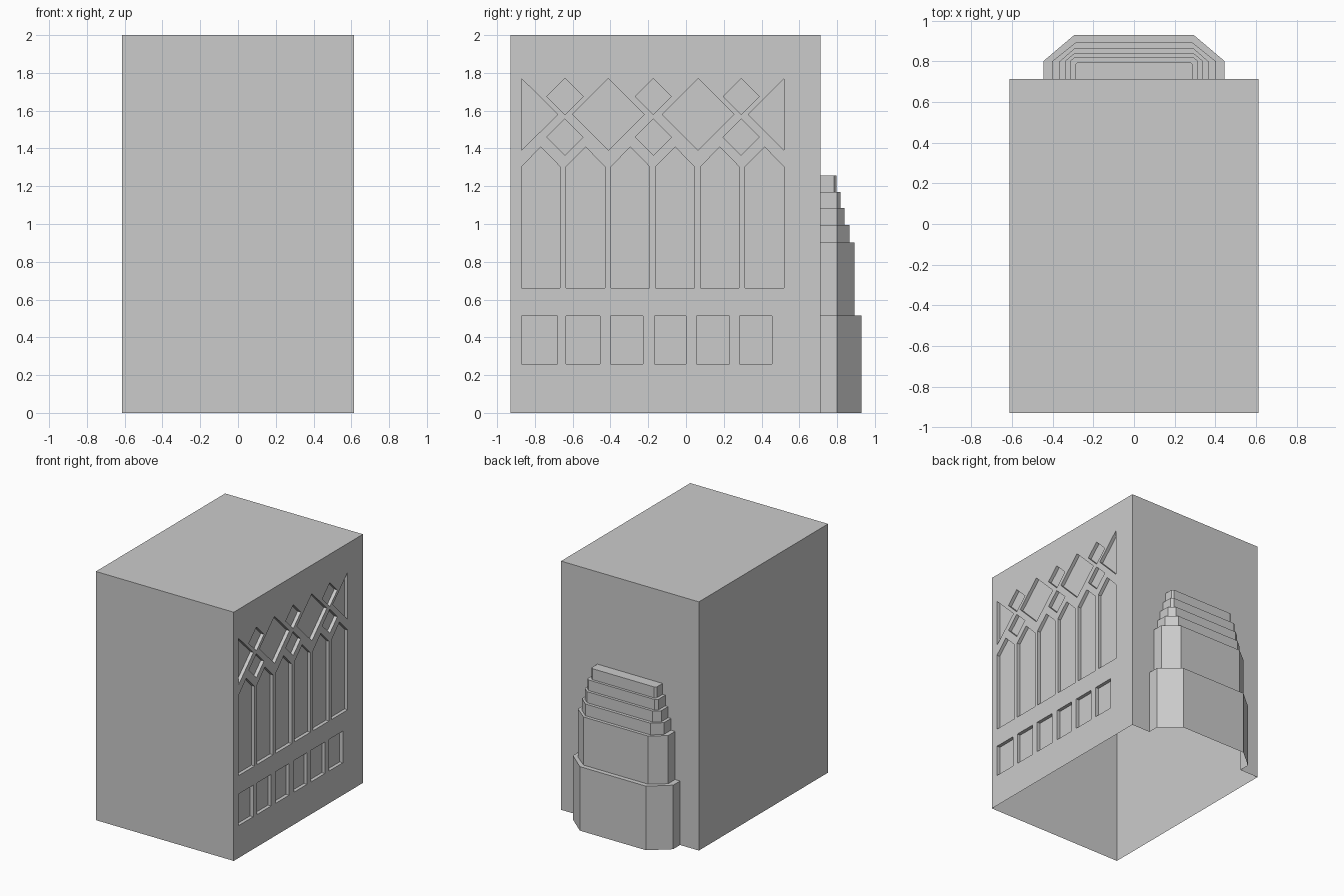
import bpy, bmesh

if "Cube" in bpy.data.objects:
    bpy.data.objects.remove(bpy.data.objects["Cube"])

W, FRONT, BACK, H = 0.613, -0.93, 0.712, 2.0
DEPTH = 0.028


def finish(bm, name):
    bmesh.ops.recalc_face_normals(bm, faces=bm.faces)
    me = bpy.data.meshes.new(name)
    bm.to_mesh(me)
    bm.free()
    ob = bpy.data.objects.new(name, me)
    bpy.context.collection.objects.link(ob)
    return ob


def add_recess(bm, outline):
    """Prism through the right wall from a (y, z) outline."""
    face = bm.faces.new([bm.verts.new((W - DEPTH, y, z)) for y, z in outline])
    ext = bmesh.ops.extrude_face_region(bm, geom=[face])
    verts = [g for g in ext["geom"] if isinstance(g, bmesh.types.BMVert)]
    bmesh.ops.translate(bm, verts=verts, vec=(DEPTH + 0.1, 0, 0))


def diamond(y, z, r):
    return [(y - r, z), (y, z - r), (y + r, z), (y, z + r)]


def combine(target, tool, operation):
    mod = target.modifiers.new(operation, "BOOLEAN")
    mod.operation = operation
    mod.solver = "EXACT"
    mod.object = tool
    deps = bpy.context.evaluated_depsgraph_get()
    target.data = bpy.data.meshes.new_from_object(target.evaluated_get(deps))
    target.modifiers.clear()
    bpy.data.objects.remove(tool)


# Main block
bm = bmesh.new()
bmesh.ops.create_cube(bm, size=1)
for v in bm.verts:
    v.co = (v.co.x * 2 * W, v.co.y * (BACK - FRONT) + (BACK + FRONT) / 2,
            (v.co.z + 0.5) * H)
block = finish(bm, "main_block")

# Recessed window pattern on the right wall
bm = bmesh.new()
L, R = -0.871, 0.519
for i in range(6):
    y = L + i * 0.2369
    add_recess(bm, [(y, 0.662), (y + 0.205, 0.662), (y + 0.205, 1.303),
                    (y + 0.1025, 1.408), (y, 1.303)])
for a, b in [(L, -0.681), (-0.634, -0.454), (-0.401, -0.227),
             (-0.167, 0.001), (0.055, 0.229), (0.282, 0.456)]:
    add_recess(bm, [(a, 0.26), (b, 0.26), (b, 0.514), (a, 0.514)])
for y in (-0.411, 0.064):
    add_recess(bm, diamond(y, 1.580, 0.190))
for y in (-0.641, -0.173, 0.292):
    add_recess(bm, diamond(y, 1.675, 0.096))
    add_recess(bm, diamond(y, 1.460, 0.096))
for y, tip in ((L, -0.679), (R, 0.330)):
    add_recess(bm, [(y, 1.39), (tip, 1.580), (y, 1.770)])
combine(block, finish(bm, "recess_cutter"), "DIFFERENCE")

# Stepped buttress on the back: top z, half width, chamfer start y, outer half width, outer y
tiers = [(0.515, 0.446, 0.80, 0.295, 0.928),
         (0.902, 0.402, 0.80, 0.288, 0.891),
         (0.996, 0.365, 0.80, 0.290, 0.865),
         (1.085, 0.340, 0.80, 0.292, 0.840),
         (1.170, 0.315, 0.80, 0.294, 0.818),
         (1.258, 0.290, 0.784, 0.274, 0.797)]
bm = bmesh.new()
rings, z0, yb = [], 0, BACK - 0.1
for top, hw, yc, ow, yo in tiers:
    for z in (z0, top):
        rings.append([bm.verts.new((x, y, z)) for x, y in
                      ((hw, yb), (hw, yc), (ow, yo), (-ow, yo), (-hw, yc), (-hw, yb))])
    z0 = top
for lo, hi in zip(rings, rings[1:]):
    for k in range(5):
        bm.faces.new((lo[k], lo[k + 1], hi[k + 1], hi[k]))
bm.faces.new(rings[0][::-1])
bm.faces.new(rings[-1])
bm.faces.new([r[0] for r in rings] + [r[5] for r in reversed(rings)])
combine(block, finish(bm, "stepped_buttress"), "UNION")

# The shell is hollow and open underneath
bm = bmesh.new()
bm.from_mesh(block.data)
base = [f for f in bm.faces if all(abs(v.co.z) < 1e-4 for v in f.verts)]
bmesh.ops.delete(bm, geom=base, context="FACES")
bm.to_mesh(block.data)
bm.free()
block.name = "hall_shell"
